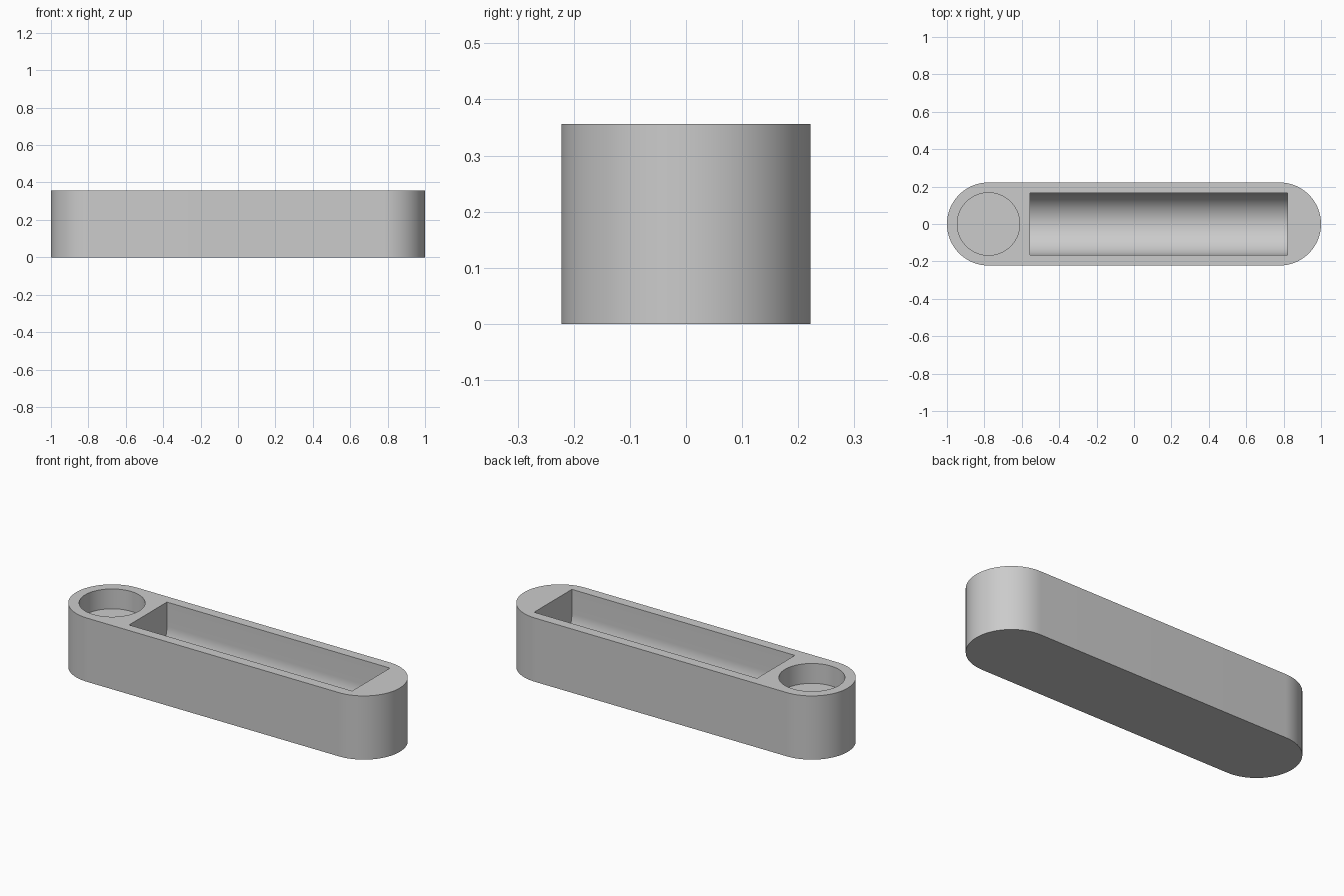
import bpy, bmesh
from math import sin, cos, pi, radians
from mathutils import Vector

cube = bpy.data.objects.get("Cube")
if cube:
    bpy.data.objects.remove(cube, do_unlink=True)

LENGTH, WIDTH, HEIGHT = 2.0, 0.444, 0.356
RADIUS = WIDTH / 2
END_X = LENGTH / 2 - RADIUS      # centre of each rounded end
POCKET_R = 0.167                 # radius of the round pocket and the trough
POCKET_DEPTH = 0.111
TROUGH_X = (-0.556, 0.822)
TROUGH_AXIS_Z = 0.222
OVERSHOOT = 0.1                  # how far cutters rise above the top

grey = bpy.data.materials.new("light grey")
grey.use_nodes = True
grey.diffuse_color = (0.6, 0.6, 0.6, 1)
grey.node_tree.nodes["Principled BSDF"].inputs["Base Color"].default_value = grey.diffuse_color


def arc(cx, cy, r, start, end, steps=48):
    angles = [start + (end - start) * i / steps for i in range(steps + 1)]
    return [(cx + r * cos(a), cy + r * sin(a)) for a in angles]


def prism(name, points, extrusion):
    """Solid made by sweeping a closed outline along a vector."""
    bm = bmesh.new()
    face = bm.faces.new([bm.verts.new(p) for p in points])
    swept = bmesh.ops.extrude_face_region(bm, geom=[face], use_keep_orig=True)
    verts = [g for g in swept["geom"] if isinstance(g, bmesh.types.BMVert)]
    bmesh.ops.translate(bm, verts=verts, vec=Vector(extrusion))
    bmesh.ops.recalc_face_normals(bm, faces=bm.faces)
    mesh = bpy.data.meshes.new(name)
    bm.to_mesh(mesh)
    bm.free()
    mesh.materials.append(grey)
    obj = bpy.data.objects.new(name, mesh)
    bpy.context.collection.objects.link(obj)
    return obj


# Body: a bar with two rounded ends
outline = arc(END_X, 0, RADIUS, -pi / 2, pi / 2) + arc(-END_X, 0, RADIUS, pi / 2, 3 * pi / 2)
body = prism("holder_body", [(x, y, 0) for x, y in outline], (0, 0, HEIGHT))

# Round pocket cutter at the right end
circle = arc(-END_X, 0, POCKET_R, 0, 2 * pi, 96)[:-1]
pocket = prism("round_pocket_cutter", [(x, y, HEIGHT - POCKET_DEPTH) for x, y in circle],
               (0, 0, POCKET_DEPTH + OVERSHOOT))

# Long trough cutter: straight walls over a half-round floor
top = HEIGHT + OVERSHOOT
section = arc(0, TROUGH_AXIS_Z, POCKET_R, pi, 2 * pi) + [(POCKET_R, top), (-POCKET_R, top)]
trough = prism("trough_cutter", [(TROUGH_X[0], y, z) for y, z in section],
               (TROUGH_X[1] - TROUGH_X[0], 0, 0))

# Cut both recesses, then drop the cutters
bpy.ops.object.select_all(action="DESELECT")
bpy.context.view_layer.objects.active = body
body.select_set(True)
for cutter in (pocket, trough):
    cutter.hide_render = True
    mod = body.modifiers.new(cutter.name, "BOOLEAN")
    mod.operation = "DIFFERENCE"
    mod.solver = "EXACT"
    mod.object = cutter
    bpy.ops.object.modifier_apply(modifier=mod.name)
    bpy.data.objects.remove(cutter, do_unlink=True)

bpy.ops.object.shade_smooth_by_angle(angle=radians(30))
